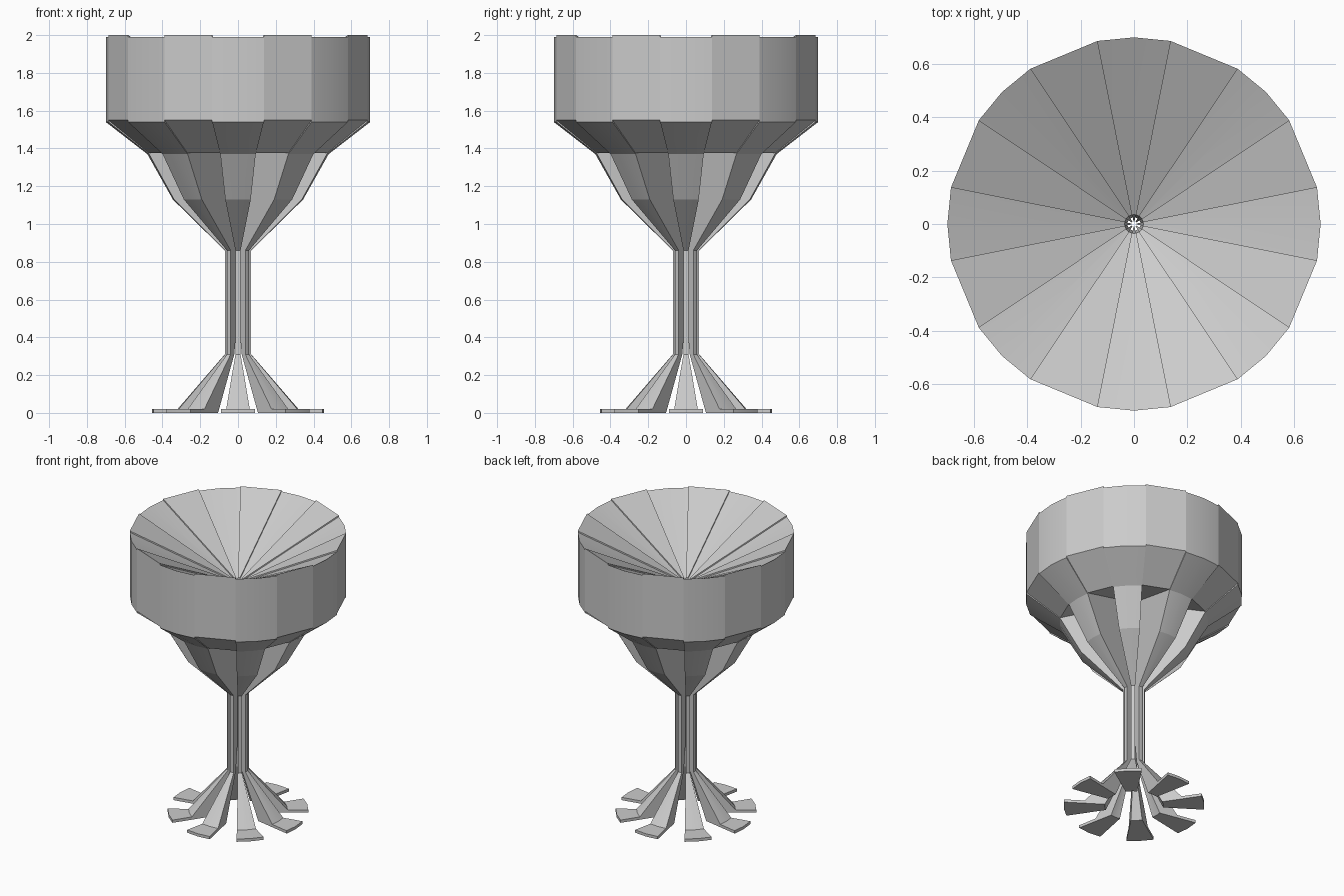
import bpy, bmesh, math

if "Cube" in bpy.data.objects:
    bpy.data.objects.remove(bpy.data.objects["Cube"])


def wedge(name, profile, centre_deg, segments):
    """Sweep a closed (radius, z) profile through 22.5 degrees into a solid slice."""
    bm = bmesh.new()
    rings = []
    for i in range(segments + 1):
        a = math.radians(centre_deg - 11.25 + 22.5 * i / segments)
        rings.append([bm.verts.new((r * math.cos(a), r * math.sin(a), z)) for r, z in profile])
    n = len(profile)
    for a, b in zip(rings, rings[1:]):
        for k in range(n):
            bm.faces.new((a[k], a[(k + 1) % n], b[(k + 1) % n], b[k]))
    caps = [bm.faces.new(rings[0]), bm.faces.new(rings[-1])]
    bm.normal_update()
    bmesh.ops.triangulate(bm, faces=caps, ngon_method='EAR_CLIP')
    bmesh.ops.recalc_face_normals(bm, faces=bm.faces)
    mesh = bpy.data.meshes.new(name)
    bm.to_mesh(mesh)
    bm.free()
    obj = bpy.data.objects.new(name, mesh)
    bpy.context.collection.objects.link(obj)
    bpy.ops.object.select_all(action='DESELECT')
    obj.select_set(True)
    bpy.context.view_layer.objects.active = obj
    bpy.ops.object.shade_smooth_by_angle(angle=math.radians(15))
    return obj


# Full-height rib: bowl, stem and splayed foot in one slice
rib = [(0.70, 1.99), (0.70, 1.54), (0.48, 1.37), (0.345, 1.13), (0.07, 0.86),
       (0.07, 0.31), (0.32, 0.02), (0.455, 0.02), (0.455, 0.0), (0.19, 0.0),
       (0.035, 0.31), (0.01, 0.48), (0.01, 1.50), (0.035, 1.65)]

# Rim panel filling the space between ribs, bowl only
panel = [(0.70, 2.0), (0.70, 1.55), (0.48, 1.375), (0.025, 1.51), (0.035, 1.66)]

for i in range(8):
    wedge(f"rib_{i + 1}", rib, 45 * i, 2)
    wedge(f"rim_panel_{i + 1}", panel, 45 * i + 22.5, 1)
